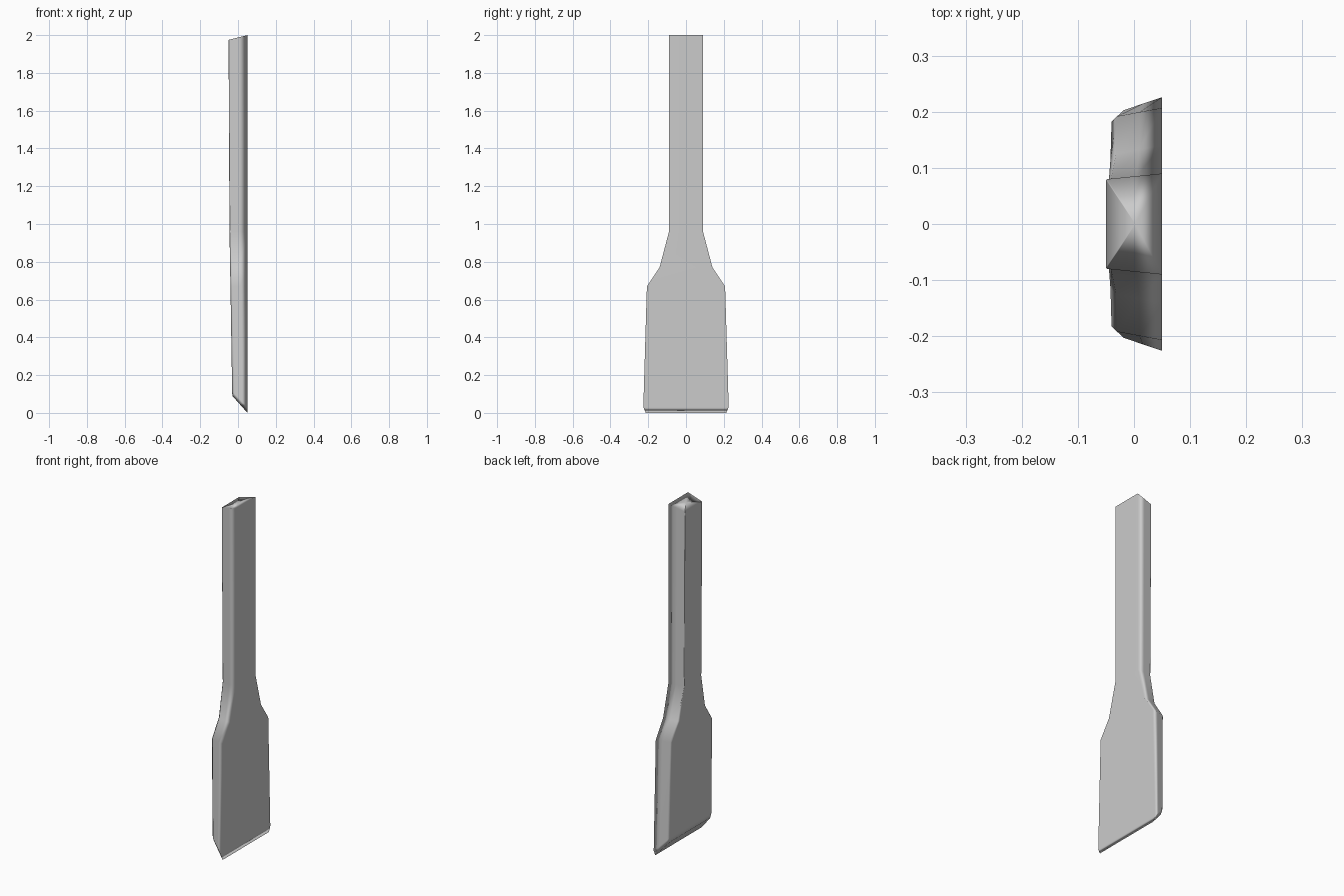
import bpy, bmesh

if "Cube" in bpy.data.objects:
    bpy.data.objects.remove(bpy.data.objects["Cube"])

# Cross-sections from cutting edge to handle end:
# z at flat side, z at back side, half width at flat side, back x, back half width, corner cut
SECTIONS = [
    (0.000, 0.090, 0.213, -0.030, 0.190, 0.010),
    (0.030, 0.115, 0.226, -0.031, 0.203, 0.013),
    (0.670, 0.670, 0.207, -0.040, 0.192, 0.010),
    (0.770, 0.770, 0.140, -0.042, 0.125, 0.010),
    (0.960, 0.960, 0.090, -0.045, 0.080, 0.004),
    (2.000, 1.975, 0.090, -0.050, 0.080, 0.002),
]
FLAT_X = 0.05


def ring(bm, zr, zl, wr, xl, wl, c):
    mid = ((FLAT_X + xl + c) / 2, (wr + wl) / 2)
    half = [(FLAT_X, wr), mid, (xl + c, wl), (xl, wl - c)]
    pts = half + [(x, -y) for x, y in reversed(half)]
    slope = (zr - zl) / (FLAT_X - xl)
    return [bm.verts.new((x, y, zl + (x - xl) * slope)) for x, y in pts]


# One-piece chisel: tapered blade, shoulder and shank
bm = bmesh.new()
rings = [ring(bm, *s) for s in SECTIONS]
for a, b in zip(rings, rings[1:]):
    n = len(a)
    for i in range(n):
        j = (i + 1) % n
        bm.faces.new((a[i], a[j], b[j], b[i]))

# Slanted cutting edge and fanned handle end
bm.faces.new(rings[0])
end = bm.faces.new(rings[-1])
bmesh.ops.poke(bm, faces=[end])
bmesh.ops.recalc_face_normals(bm, faces=bm.faces)
bmesh.ops.reverse_faces(bm, faces=bm.faces)

mesh = bpy.data.meshes.new("chisel")
bm.to_mesh(mesh)
bm.free()
chisel = bpy.data.objects.new("chisel", mesh)
bpy.context.collection.objects.link(chisel)
for p in mesh.polygons:
    p.use_smooth = True

# Broad faces shade flat, narrow sides shade round
wn = chisel.modifiers.new("shading", 'WEIGHTED_NORMAL')
wn.mode = 'FACE_AREA'
wn.weight = 90
